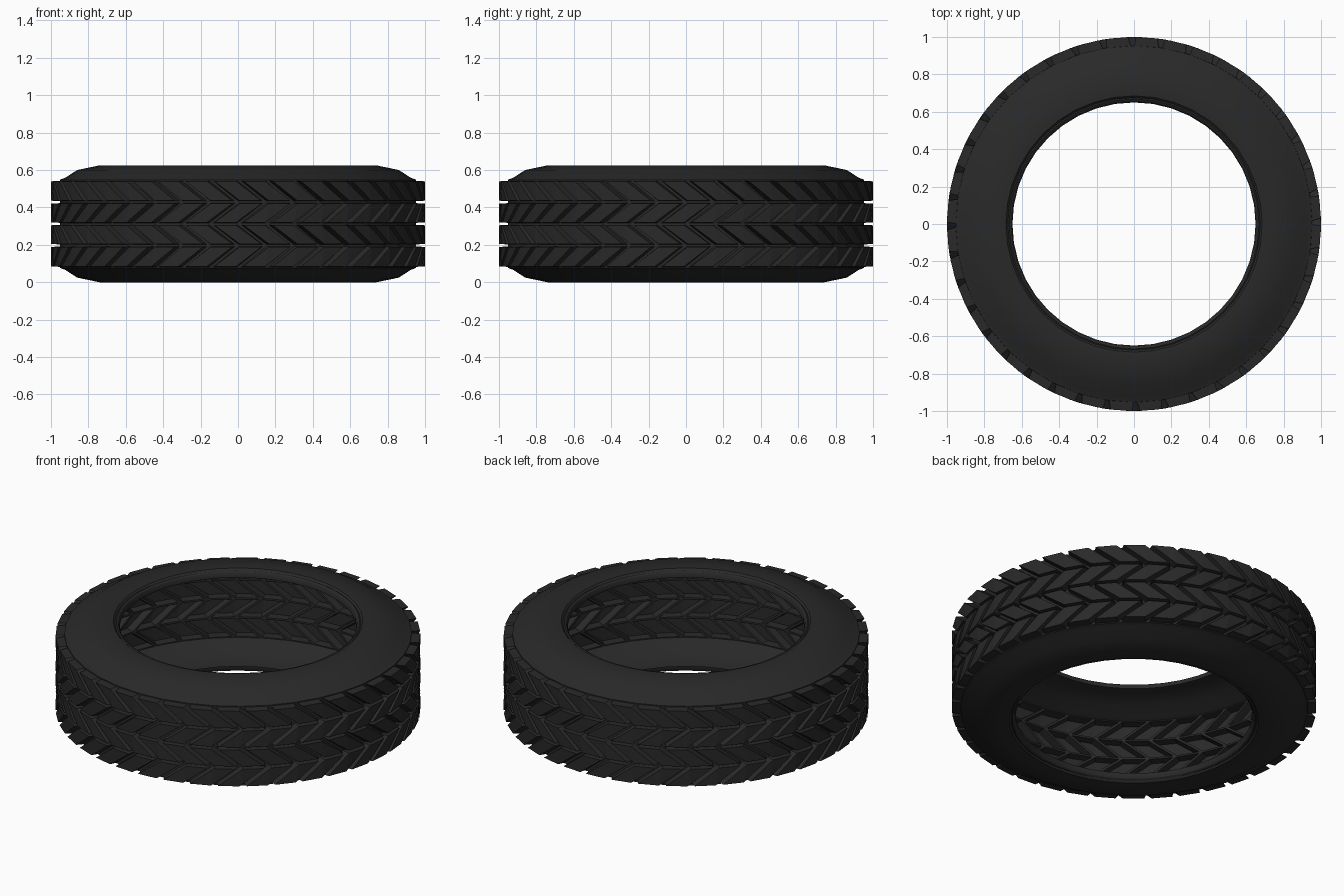
import bpy, bmesh, math

if "Cube" in bpy.data.objects:
    bpy.data.objects.remove(bpy.data.objects["Cube"])

N = 40                      # tread blocks around the tyre
PITCH = 2 * math.pi / N
MID = 0.3125                # half height of the tyre
R_FLOOR, R_TOP = 0.953, 1.0

rubber = bpy.data.materials.new("rubber")
rubber.diffuse_color = (0.022, 0.022, 0.022, 1)
rubber.use_nodes = True
rubber.node_tree.nodes["Principled BSDF"].inputs["Base Color"].default_value = rubber.diffuse_color


def polar(r, a, z):
    return (r * math.cos(a), r * math.sin(a), z)


def finish(bm, name, angle=None):
    bmesh.ops.remove_doubles(bm, verts=bm.verts, dist=1e-5)
    bmesh.ops.recalc_face_normals(bm, faces=bm.faces)
    me = bpy.data.meshes.new(name)
    bm.to_mesh(me)
    bm.free()
    me.materials.append(rubber)
    ob = bpy.data.objects.new(name, me)
    bpy.context.collection.objects.link(ob)
    if angle:
        bpy.ops.object.select_all(action='DESELECT')
        bpy.context.view_layer.objects.active = ob
        ob.select_set(True)
        bpy.ops.object.shade_smooth_by_angle(angle=math.radians(angle))
    return ob


def add_block(bm, i, z0, z1, start, slant):
    """One slanted tread block with its share of the groove floor."""
    def ring(r, du, dv):
        out = []
        for u, v in ((du, dv), (1 - du, dv), (1 - du, 1 - dv), (du, 1 - dv)):
            a = -math.pi / 2 + (i + start + u + slant * v) * PITCH
            out.append(bm.verts.new(polar(r, a, z0 + (z1 - z0) * v)))
        return out
    cell = ring(R_FLOOR, 0, 0)
    foot = ring(R_FLOOR, 0.07, 0.045)
    top = ring(R_TOP, 0.13, 0.07)
    for a, b in ((cell, foot), (foot, top)):
        for k in range(4):
            m = (k + 1) % 4
            bm.faces.new((a[k], a[m], b[m], b[k]))
    # split the block face along its short diagonal
    p, q, r, s = top
    tris = ((p, q, s), (q, r, s)) if slant > 0 else ((p, q, r), (p, r, s))
    for t in tris:
        bm.faces.new(t)


# Tread: four bands of blocks forming chevrons
bm = bmesh.new()
rows = [0.077, 0.197, MID, 0.428, 0.548]
for j in range(4):
    slant = 1 if j % 2 == 0 else -1
    start = 0 if j % 2 == 0 else 1
    for i in range(N):
        add_block(bm, i, rows[j], rows[j + 1], start, slant)
finish(bm, "tread")

# Sidewalls: a revolved profile ending in the bead lip, mirrored top to bottom
profile = [(R_FLOOR, 0.548), (0.925, 0.558), (0.86, 0.6), (0.74, 0.625),
           (0.685, 0.622), (0.675, 0.612), (0.668, 0.616), (0.658, 0.61),
           (0.65, 0.595), (0.65, 0.58)]
for name, side in (("sidewall_top", 1), ("sidewall_bottom", -1)):
    bm = bmesh.new()
    rings = [[bm.verts.new(polar(r, k * PITCH, MID + side * (z - MID)))
              for k in range(N)] for r, z in profile]
    for a, b in zip(rings, rings[1:]):
        for k in range(N):
            m = (k + 1) % N
            bm.faces.new((a[k], a[m], b[m], b[k]))
    finish(bm, name, 30)
